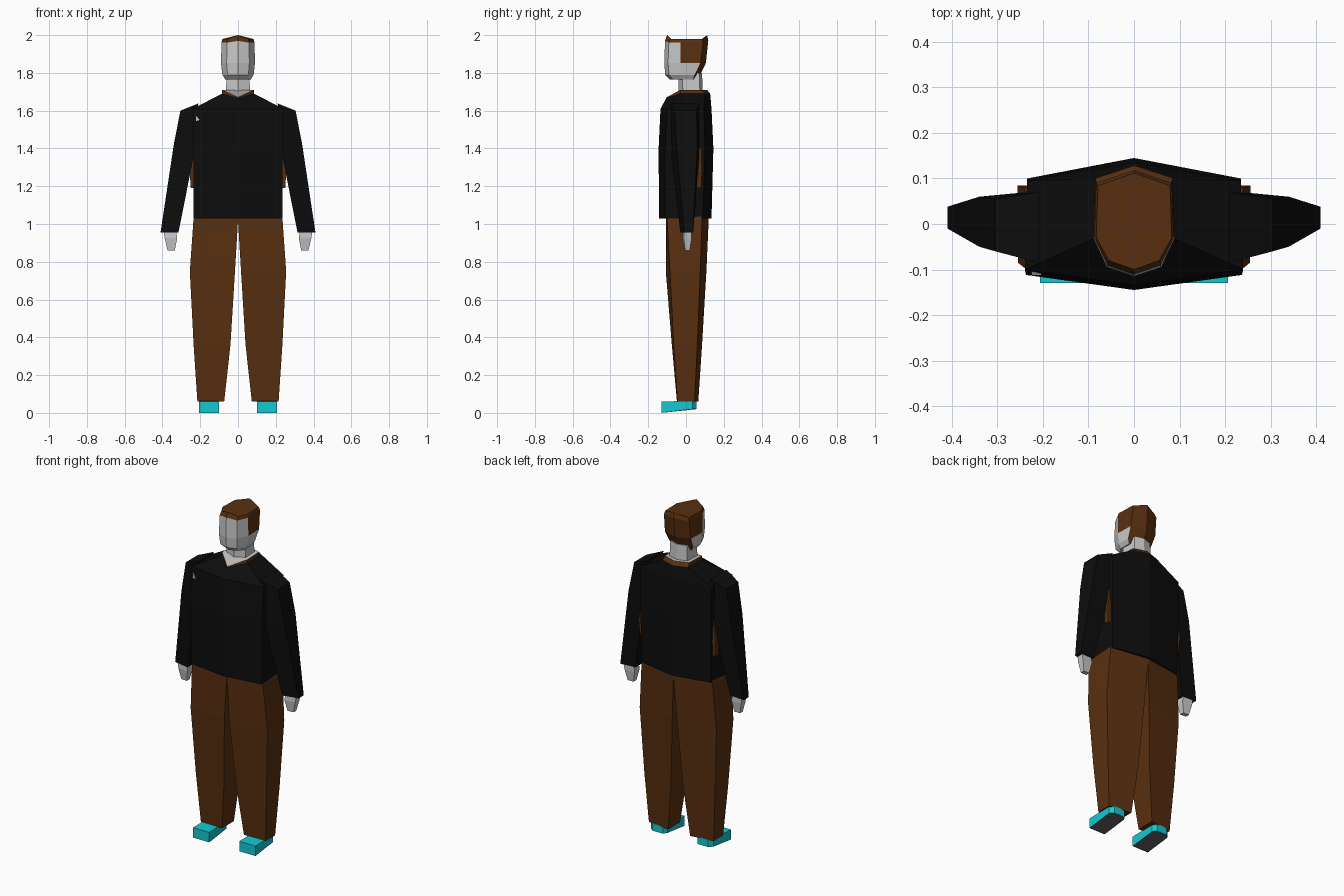
import bpy
import bmesh

if "Cube" in bpy.data.objects:
    bpy.data.objects.remove(bpy.data.objects["Cube"])


def material(name, rgb):
    m = bpy.data.materials.new(name)
    m.diffuse_color = (*rgb, 1)
    m.use_nodes = True
    m.node_tree.nodes["Principled BSDF"].inputs["Base Color"].default_value = m.diffuse_color
    return m


BLACK = material("black_cloth", (0.004, 0.004, 0.004))
BROWN = material("brown", (0.1, 0.029, 0.005))
SKIN = material("pale_skin", (0.58, 0.58, 0.58))
CYAN = material("cyan_shoe", (0.007, 0.58, 0.64))
SOLE = material("grey_sole", (0.11, 0.11, 0.11))


def loft(name, rings, mats, rule=None, bottom=0, top=0):
    """Skin a stack of equal point rings; rule(segment, side) picks the material."""
    bm = bmesh.new()
    vs = [[bm.verts.new(p) for p in r] for r in rings]
    n = len(rings[0])
    for i in range(len(rings) - 1):
        for j in range(n):
            k = (j + 1) % n
            f = bm.faces.new((vs[i][j], vs[i][k], vs[i + 1][k], vs[i + 1][j]))
            f.material_index = rule(i, j) if rule else 0
    bm.faces.new(vs[0][::-1]).material_index = bottom
    bm.faces.new(vs[-1]).material_index = top
    bmesh.ops.recalc_face_normals(bm, faces=bm.faces)
    me = bpy.data.meshes.new(name)
    bm.to_mesh(me)
    bm.free()
    for m in mats:
        me.materials.append(m)
    ob = bpy.data.objects.new(name, me)
    bpy.context.collection.objects.link(ob)
    return ob


def flip(rings):
    return [[(-x, y, z) for x, y, z in r] for r in rings]


def pair(name, rings, mats, **kw):
    """Right-hand part and its mirror image."""
    loft("right_" + name, rings, mats, **kw)
    loft("left_" + name, flip(rings), mats, **kw)


def hexagon(z, wf, wb, yf, yfc, yb, ybc, zf=None):
    """Six-point body section: front centre, front corners, back corners, back centre."""
    return [(0, yfc, z if zf is None else zf), (wf, yf, z), (wb, yb, z),
            (0, ybc, z), (-wb, yb, z), (-wf, yf, z)]


# Sweater body
neckline = hexagon(1.69, 0.085, 0.085, -0.03, -0.105, 0.10, 0.128, 1.665)
loft("sweater_body", [
    hexagon(1.03, 0.235, 0.23, -0.11, -0.143, 0.09, 0.135),
    hexagon(1.40, 0.237, 0.235, -0.112, -0.145, 0.10, 0.145),
    hexagon(1.61, 0.24, 0.235, -0.10, -0.135, 0.095, 0.135),
    neckline], [BLACK, SKIN], top=1)

# Collar with open V at the front
rim = hexagon(1.71, 0.085, 0.08, -0.03, -0.102, 0.085, 0.112, 1.671)
loft("collar", [neckline, rim], [BROWN, SKIN], top=1)


# Sleeves: inner x, outer x, inner z, outer z, then y of the four corners
def arm_ring(xi, xo, zi, zo, fi, fo, bo, bi):
    return [(xi, fi, zi), (xo, fo, zo), (xo, bo, zo), (xi, bi, zi)]


pair("sleeve", [
    arm_ring(0.315, 0.41, 0.955, 0.955, -0.03, -0.01, 0.038, 0.03),
    arm_ring(0.235, 0.34, 1.36, 1.42, -0.075, -0.05, 0.06, 0.07),
    arm_ring(0.21, 0.305, 1.638, 1.6, -0.085, -0.06, 0.055, 0.07),
], [BLACK])

# Brown lining showing under the arms
pair("arm_lining", [
    arm_ring(0.22, 0.25, 1.19, 1.19, 0.05, 0.05, 0.08, 0.08),
    arm_ring(0.22, 0.256, 1.28, 1.28, 0.05, 0.05, 0.085, 0.085),
    arm_ring(0.22, 0.24, 1.4, 1.4, 0.05, 0.05, 0.08, 0.08)], [BROWN])

# Hands
pair("hand", [
    arm_ring(0.335, 0.373, 0.86, 0.86, -0.008, -0.005, 0.02, 0.02),
    arm_ring(0.322, 0.388, 0.925, 0.925, -0.02, -0.012, 0.03, 0.028),
    arm_ring(0.328, 0.395, 0.97, 0.97, -0.018, -0.008, 0.03, 0.028)], [SKIN])

# Trouser legs
pair("trouser_leg", [
    arm_ring(0.073, 0.215, 0.06, 0.06, -0.048, -0.045, 0.045, 0.065),
    arm_ring(0.04, 0.235, 0.36, 0.36, -0.075, -0.065, 0.06, 0.085),
    arm_ring(0.016, 0.255, 0.75, 0.75, -0.107, -0.085, 0.075, 0.108),
    arm_ring(0.0, 0.236, 1.02, 1.02, -0.107, -0.1, 0.085, 0.12),
    arm_ring(0.0, 0.225, 1.06, 1.06, -0.105, -0.095, 0.08, 0.12)], [BROWN])


# Shoes with grey soles
def shoe_ring(toe, heel):
    return [(0.10, -0.13, toe), (0.207, -0.13, toe), (0.207, 0.035, heel),
            (0.185, 0.056, heel), (0.115, 0.056, heel), (0.10, 0.035, heel)]


pair("shoe", [shoe_ring(0.0, 0.02), shoe_ring(0.06, 0.064)],
     [CYAN, SOLE], bottom=1)

# Neck
loft("neck", [hexagon(1.66, 0.065, 0.06, -0.015, -0.04, 0.075, 0.09),
              hexagon(1.80, 0.06, 0.055, -0.02, -0.04, 0.07, 0.085)], [SKIN])


# Head section: front centre, cheeks, temples, back corners, back centre
def head_ring(z, s, yf, side, yb, rise=0):
    half = [(0.06 * s, yf + 0.02, z), (0.09 * s, side, z), (0.086 * s, yb - 0.028, z)]
    return ([(0, yf, z + rise)] + half + [(0, yb, z + rise)]
            + [(-x, y, c) for x, y, c in half[::-1]])


def head_colour(seg, side):
    if seg == 3 or side in (3, 4):       # crown and back of the head
        return 1
    return 1 if side in (2, 5) and seg == 2 else 0   # hair above the ears


loft("head", [
    head_ring(1.765, 0.75, -0.085, -0.03, 0.065),
    head_ring(1.79, 0.92, -0.11, -0.03, 0.075),
    head_ring(1.852, 1.0, -0.115, -0.03, 0.105),
    head_ring(1.96, 0.97, -0.111, -0.03, 0.118, 0.01),
    head_ring(1.98, 0.92, -0.10, -0.03, 0.112, 0.02),
], [SKIN, BROWN], rule=head_colour, top=1)

# Small pale mark on the chest, a thin plate
mark = [(-0.225, 1.578), (-0.222, 1.545), (-0.203, 1.55)]
loft("chest_mark", [[(x, y, z) for x, z in mark] for y in (-0.104, -0.113)], [SKIN])
